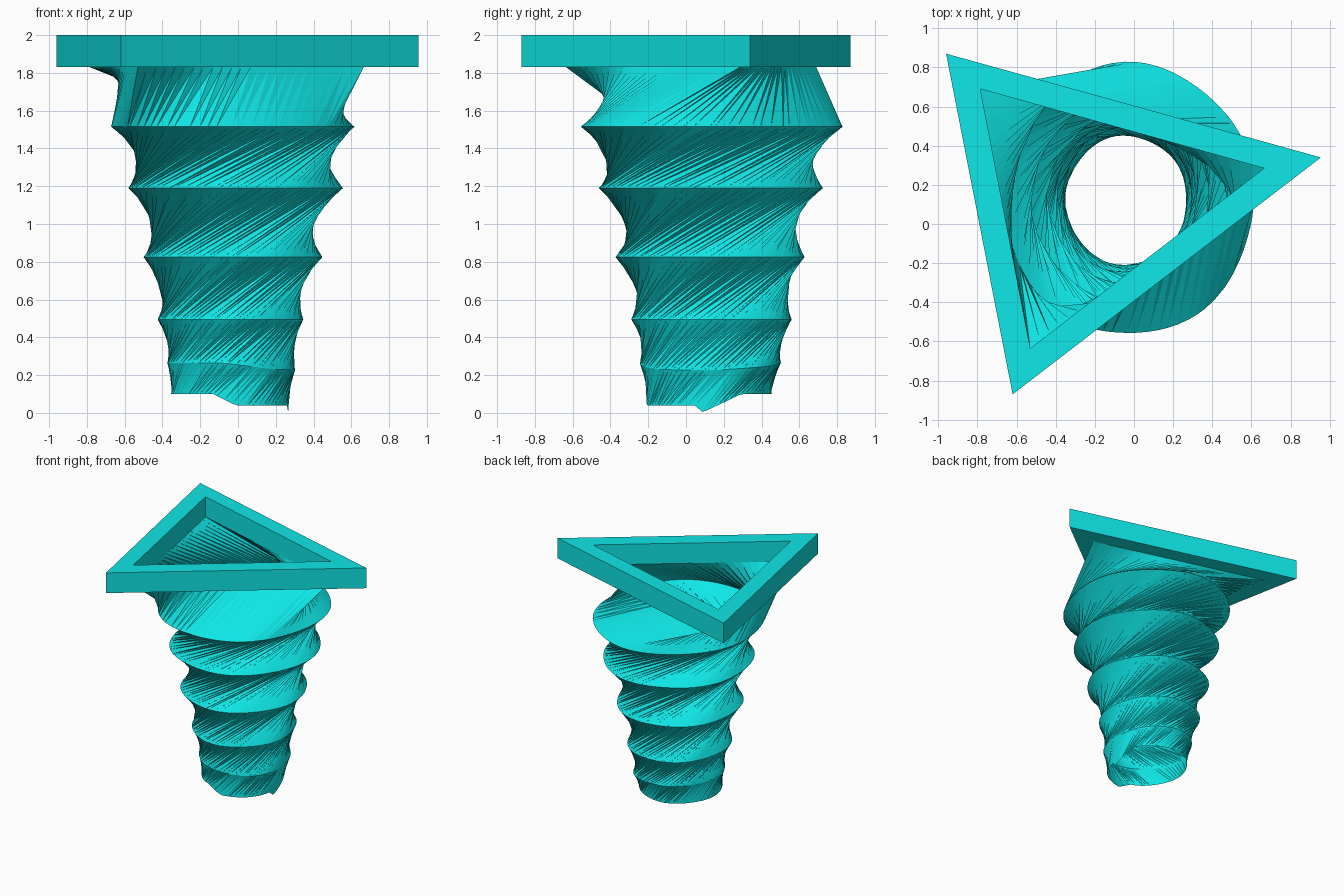
import bpy, bmesh, random
from math import cos, sin, radians, degrees, pi
from mathutils import Vector

if "Cube" in bpy.data.objects:
    bpy.data.objects.remove(bpy.data.objects["Cube"])

random.seed(4)
mat = bpy.data.materials.new("teal")
mat.diffuse_color = (0.005, 0.8, 0.8, 1)
mat.use_nodes = True
mat.node_tree.nodes["Principled BSDF"].inputs["Base Color"].default_value = mat.diffuse_color

OUTER = [Vector(p) for p in ((-0.96, 0.87), (-0.62, -0.87), (0.955, 0.34))]
INNER = [Vector(p) for p in ((-0.785, 0.69), (-0.53, -0.635), (0.665, 0.285))]
Z_FRAME, Z_TOP = 1.83, 2.0

# ridge rings: z, centre x, centre y, radius x, radius y, twist from the ring above
RINGS = [
    (1.515, -0.028, 0.128, 0.643, 0.693, 0),
    (1.19, -0.018, 0.128, 0.568, 0.593, 62),
    (0.825, -0.032, 0.130, 0.473, 0.500, 68),
    (0.495, -0.040, 0.140, 0.385, 0.425, 58),
    (0.265, -0.033, 0.132, 0.338, 0.373, 42),
    (0.10, -0.040, 0.120, 0.310, 0.330, 25),
]
# uneven edges: (angle, drop in z) for the two lowest rings
DROP = {
    5: [(-180, 0), (-107, 0), (-85, .06), (-12, .06), (-9, .1), (-3, .09), (31, 0), (180, 0)],
    4: [(-180, 0), (-100, 0), (-50, .035), (0, .04), (50, 0.02), (90, 0), (180, 0)],
}
PER_SIDE = 24
START = 88          # ring angle joined to the first triangle corner


def link(bm, name):
    bmesh.ops.recalc_face_normals(bm, faces=bm.faces)
    me = bpy.data.meshes.new(name)
    bm.to_mesh(me)
    bm.free()
    me.materials.append(mat)
    ob = bpy.data.objects.new(name, me)
    bpy.context.collection.objects.link(ob)
    return ob


def lookup(table, a):
    a = (a + 180) % 360 - 180
    for (a0, v0), (a1, v1) in zip(table, table[1:]):
        if a0 <= a <= a1:
            return v0 + (v1 - v0) * (a - a0) / (a1 - a0)
    return 0


# triangular top frame
bm = bmesh.new()
loops = [[bm.verts.new((p.x, p.y, z)) for p in tri]
         for tri, z in ((OUTER, Z_FRAME), (OUTER, Z_TOP), (INNER, Z_TOP), (INNER, Z_FRAME))]
for k in range(4):
    a, b = loops[k], loops[(k + 1) % 4]
    for i in range(3):
        j = (i + 1) % 3
        bm.faces.new((a[i], a[j], b[j], b[i]))
link(bm, "top_frame")

# twisted open sleeve: long flat strips between turned rings
n = 3 * PER_SIDE
tri = [INNER[i // PER_SIDE].lerp(INNER[(i // PER_SIDE + 1) % 3], i % PER_SIDE / PER_SIDE)
       for i in range(n)]
profiles = [[Vector((p.x, p.y, Z_FRAME)) for p in tri]]
turn = 0
for k, (z, cx, cy, rx, ry, twist) in enumerate(RINGS):
    turn += radians(twist)
    ring = []
    for i in range(n):
        b = radians(START) + 2 * pi * (i + random.uniform(-.35, .35)) / n - turn
        drop = lookup(DROP[k], degrees(b)) if k in DROP else 0
        r = 1 + 0.012 * sin(5 * b + k)      # slightly irregular outline
        ring.append(Vector((cx + rx * r * cos(b), cy + ry * r * sin(b), z - drop)))
    profiles.append(ring)

bm = bmesh.new()
rows = [[bm.verts.new(p) for p in prof] for prof in profiles]
for a, b in zip(rows, rows[1:]):
    for i in range(n):
        j = (i + 1) % n
        bm.faces.new((a[i], b[i], a[j]))
        bm.faces.new((a[j], b[i], b[j]))
link(bm, "twisted_sleeve")
